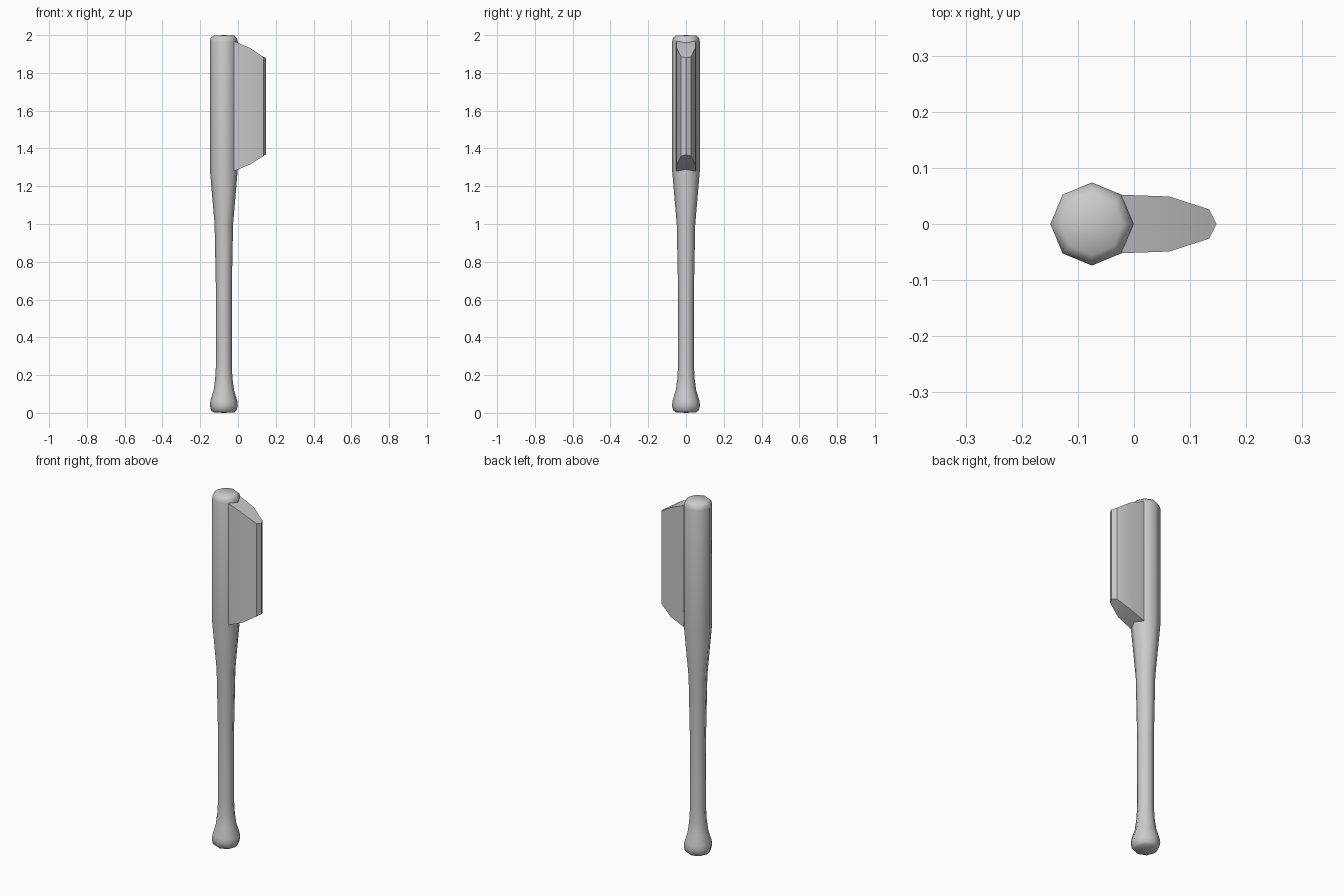
import bpy, math

if "Cube" in bpy.data.objects:
    bpy.data.objects.remove(bpy.data.objects["Cube"])

AXIS_X = -0.075
SIDES = 8


def make_object(name, verts, faces, angle):
    mesh = bpy.data.meshes.new(name)
    mesh.from_pydata(verts, [], faces)
    mesh.update()
    obj = bpy.data.objects.new(name, mesh)
    bpy.context.collection.objects.link(obj)
    bpy.ops.object.select_all(action='DESELECT')
    obj.select_set(True)
    bpy.context.view_layer.objects.active = obj
    bpy.ops.object.shade_smooth_by_angle(angle=math.radians(angle))
    return obj


# Bat: eight-sided lathe with knob, slim grip and thick barrel (radius, height)
profile = [(0.055, 0.003), (0.068, 0.014), (0.074, 0.04), (0.071, 0.065),
           (0.054, 0.12), (0.046, 0.18), (0.042, 0.25), (0.042, 0.65),
           (0.049, 1.0), (0.074, 1.29), (0.074, 1.965), (0.069, 1.985),
           (0.055, 1.997)]
verts = [(AXIS_X + r * math.cos(i * math.tau / SIDES),
          r * math.sin(i * math.tau / SIDES), z)
         for r, z in profile for i in range(SIDES)]
faces = [(k * SIDES + i, k * SIDES + (i + 1) % SIDES,
          (k + 1) * SIDES + (i + 1) % SIDES, (k + 1) * SIDES + i)
         for k in range(len(profile) - 1) for i in range(SIDES)]
# Slightly domed end caps
bottom, top = len(verts), len(verts) + 1
verts += [(AXIS_X, 0, 0), (AXIS_X, 0, 2)]
last = (len(profile) - 1) * SIDES
for i in range(SIDES):
    j = (i + 1) % SIDES
    faces += [(bottom, j, i), (top, last + i, last + j)]
make_object("bat", verts, faces, 60)

# Blade: sections going outward (x, half width, bottom z, top z)
sections = [(-0.022, 0.052, 1.28, 1.968), (0.063, 0.049, 1.315, 1.932),
            (0.134, 0.026, 1.36, 1.885)]
verts = []
for x, w, low, high in sections:
    verts += [(x, -w, low), (x, w, low), (x, w, high), (x, -w, high)]
verts += [(0.147, 0, 1.367, ), (0.147, 0, 1.88)]
faces = [(a + i, a + 4 + i, a + 4 + (i + 1) % 4, a + (i + 1) % 4)
         for a in (0, 4) for i in range(4)]
faces = [f[::-1] for f in faces]
# Pointed cutting edge
faces += [(8, 12, 13, 11), (12, 9, 10, 13), (8, 9, 12), (11, 13, 10)]
faces[-2] = faces[-2][::-1]
make_object("blade", verts, faces, 30)
